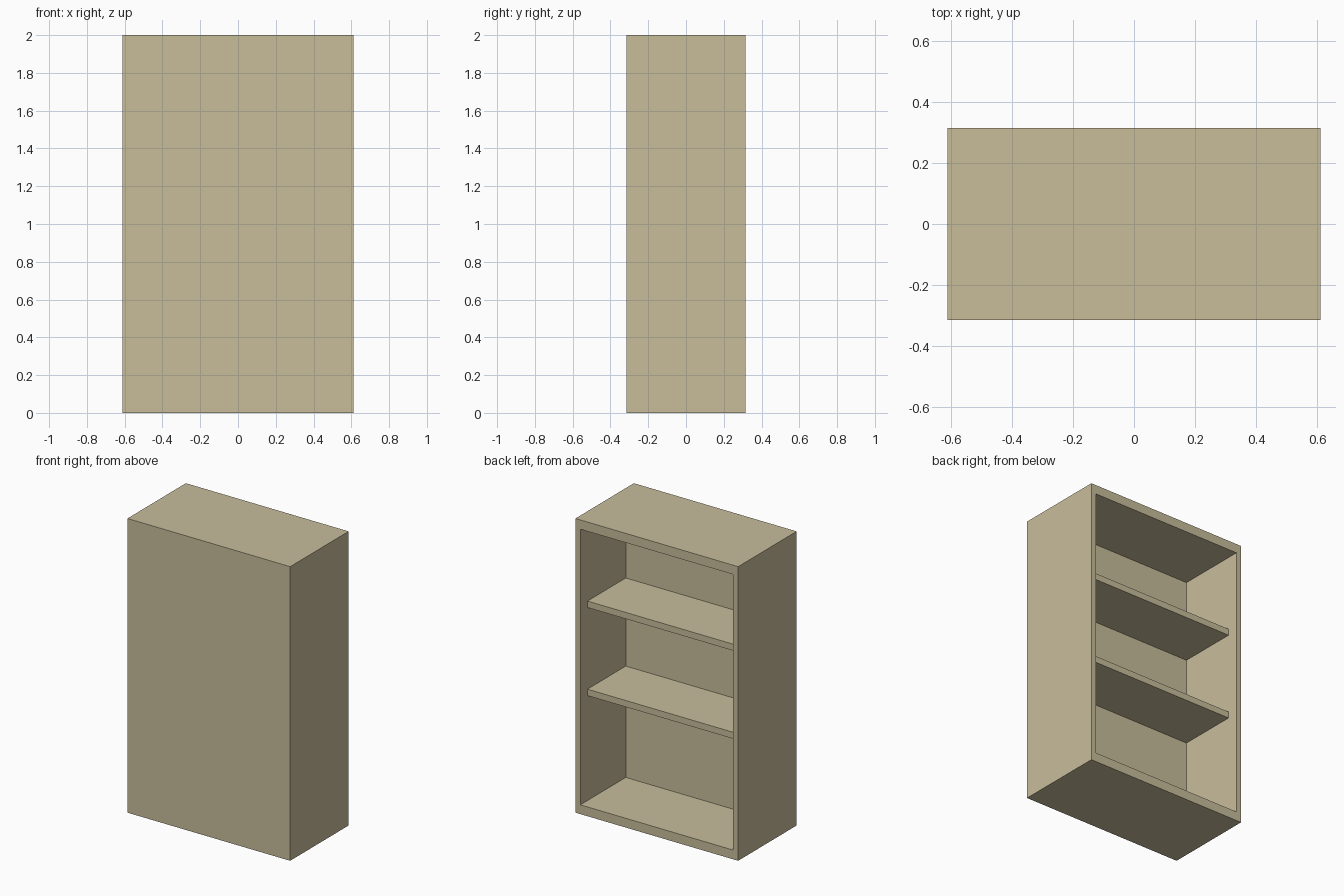
import bpy, bmesh

if "Cube" in bpy.data.objects:
    bpy.data.objects.remove(bpy.data.objects["Cube"])

W, D, H = 0.612, 0.314, 2.0      # half width, half depth, height
IN_X, LOW, TOP = 0.575, 0.063, 1.937   # inside of the niche
PANEL_Y = -0.174                 # inner face of the front panel


# Carcass: solid block with its rear face inset and pushed inwards
def box_bmesh(x0, x1, y0, y1, z0, z1):
    bm = bmesh.new()
    bmesh.ops.create_cube(bm, size=1)
    for v in bm.verts:
        v.co = (x1 if v.co.x > 0 else x0,
                y1 if v.co.y > 0 else y0,
                z1 if v.co.z > 0 else z0)
    return bm


def finish(bm, name):
    bmesh.ops.recalc_face_normals(bm, faces=bm.faces)
    mesh = bpy.data.meshes.new(name)
    bm.to_mesh(mesh)
    bm.free()
    obj = bpy.data.objects.new(name, mesh)
    bpy.context.collection.objects.link(obj)
    mat = bpy.data.materials.get("wood") or bpy.data.materials.new("wood")
    mat.diffuse_color = (0.58, 0.51, 0.33, 1)
    mat.use_nodes = True
    mat.node_tree.nodes["Principled BSDF"].inputs["Base Color"].default_value = mat.diffuse_color
    mesh.materials.append(mat)
    return obj


bm = box_bmesh(-W, W, -D, D, 0, H)
bm.normal_update()
rear = max(bm.faces, key=lambda f: f.calc_center_median().y)
# ring around the opening
bmesh.ops.inset_individual(bm, faces=[rear], thickness=0.03)
for v in rear.verts:
    v.co.x = IN_X if v.co.x > 0 else -IN_X
    v.co.z = TOP if v.co.z > 1 else LOW
# niche walls and floor
inner = bmesh.ops.extrude_discrete_faces(bm, faces=[rear])["faces"][0]
for v in inner.verts:
    v.co.y = PANEL_Y
finish(bm, "cabinet_carcass")

# Shelves: run wall to wall, set back from the opening
for name, top in (("lower_shelf", 0.82), ("upper_shelf", 1.419)):
    finish(box_bmesh(-IN_X, IN_X, PANEL_Y, 0.237, top - 0.044, top), name)
